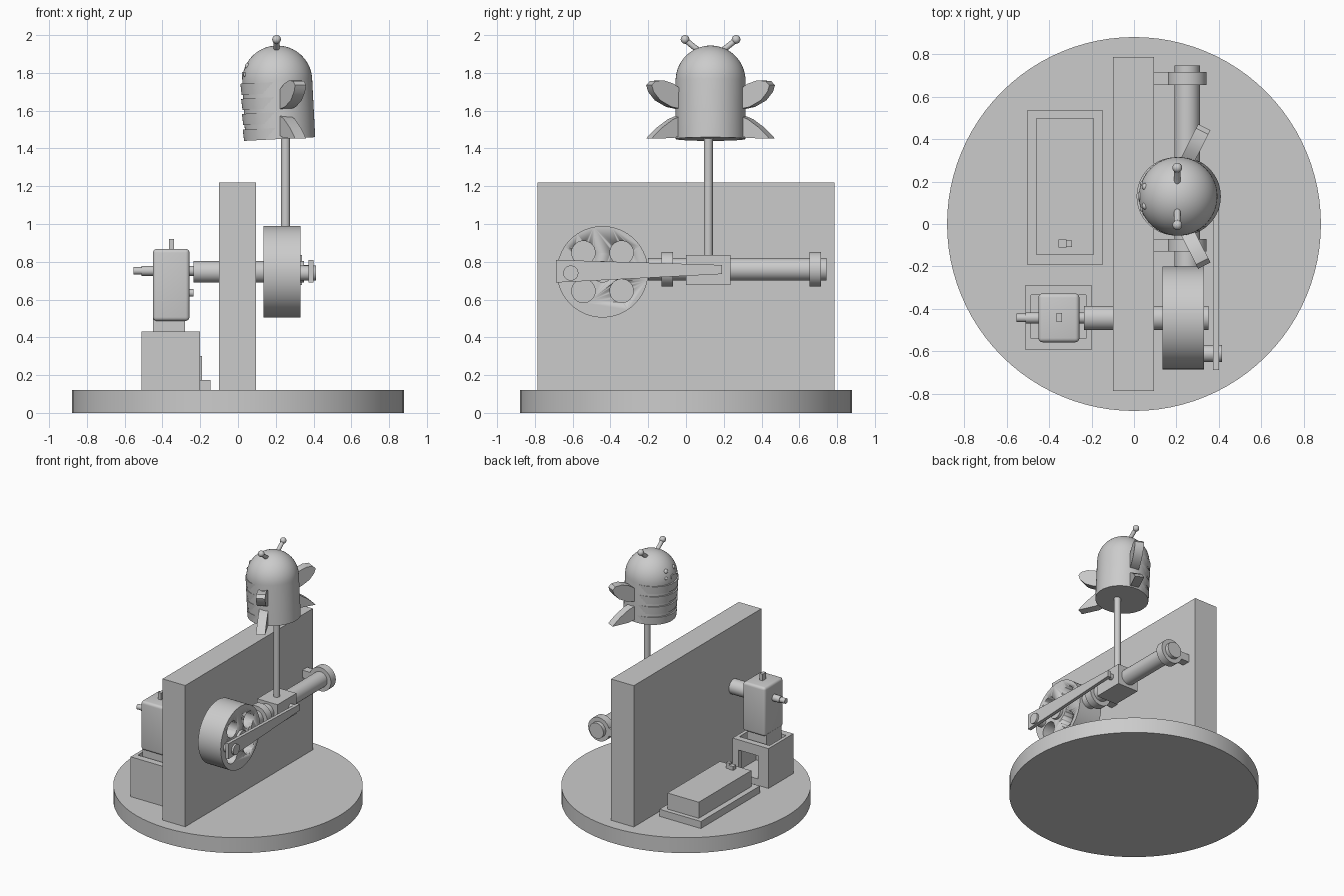
import bpy, bmesh, math
from mathutils import Matrix, Vector

old = bpy.data.objects.get("Cube")
if old:
    bpy.data.objects.remove(old, do_unlink=True)

grey = bpy.data.materials.new("plain grey")
grey.use_nodes = True
COLOUR = (0.6, 0.6, 0.6, 1)
grey.diffuse_color = COLOUR
grey.node_tree.nodes["Principled BSDF"].inputs["Base Color"].default_value = COLOUR


def finish(name, bm, smooth=True):
    bmesh.ops.recalc_face_normals(bm, faces=bm.faces)
    mesh = bpy.data.meshes.new(name)
    bm.to_mesh(mesh)
    bm.free()
    mesh.materials.append(grey)
    obj = bpy.data.objects.new(name, mesh)
    bpy.context.collection.objects.link(obj)
    if smooth:
        bpy.ops.object.select_all(action="DESELECT")
        obj.select_set(True)
        bpy.context.view_layer.objects.active = obj
        bpy.ops.object.shade_smooth_by_angle(angle=math.radians(35))
    return obj


def box(name, x, y, z, bevel=0):
    """Box from (low, high) ranges."""
    bm = bmesh.new()
    bmesh.ops.create_cube(bm, size=1)
    for v in bm.verts:
        v.co = [(r[0] + r[1]) / 2 + c * (r[1] - r[0]) for r, c in zip((x, y, z), v.co)]
    if bevel:
        bmesh.ops.bevel(bm, geom=bm.edges[:], offset=bevel, segments=4,
                        profile=0.5, affect="EDGES")
    return finish(name, bm, bevel > 0)


def rod(name, start, end, r, r2=None, sides=48):
    """Cylinder or cone between two points."""
    a, b = Vector(start), Vector(end)
    turn = (b - a).to_track_quat("Z", "Y").to_matrix().to_4x4()
    bm = bmesh.new()
    bmesh.ops.create_cone(bm, cap_ends=True, segments=sides, radius1=r,
                          radius2=r if r2 is None else r2, depth=(b - a).length,
                          matrix=Matrix.Translation((a + b) / 2) @ turn)
    return finish(name, bm)


def ball(name, centre, r):
    bm = bmesh.new()
    bmesh.ops.create_uvsphere(bm, u_segments=24, v_segments=16, radius=r,
                              matrix=Matrix.Translation(centre))
    return finish(name, bm)


def plate(name, outline, thickness, matrix):
    """Outline in local xz, thick along local y."""
    bm = bmesh.new()
    face = bm.faces.new([bm.verts.new((x, -thickness / 2, z)) for x, z in outline])
    side = bmesh.ops.extrude_face_region(bm, geom=[face])["geom"]
    bmesh.ops.translate(bm, vec=(0, thickness, 0),
                        verts=[g for g in side if isinstance(g, bmesh.types.BMVert)])
    bmesh.ops.transform(bm, matrix=matrix, verts=bm.verts)
    return finish(name, bm)


def lathe(name, profile, matrix, sides=64):
    bm = bmesh.new()
    verts = [bm.verts.new((r, 0, z)) for r, z in profile]
    edges = [bm.edges.new(p) for p in zip(verts, verts[1:])]
    bmesh.ops.spin(bm, geom=verts + edges, cent=(0, 0, 0), axis=(0, 0, 1),
                   angle=math.tau, steps=sides)
    bmesh.ops.remove_doubles(bm, verts=bm.verts, dist=0.0005)
    bmesh.ops.transform(bm, matrix=matrix, verts=bm.verts)
    return finish(name, bm)


def cut(target, cutter):
    mod = target.modifiers.new("cut", "BOOLEAN")
    mod.operation, mod.solver, mod.object = "DIFFERENCE", "EXACT", cutter
    bpy.ops.object.select_all(action="DESELECT")
    target.select_set(True)
    bpy.context.view_layer.objects.active = target
    bpy.ops.object.modifier_apply(modifier=mod.name)
    bpy.data.objects.remove(cutter, do_unlink=True)


# Stand
rod("base", (0, 0, 0), (0, 0, 0.12), 0.88, sides=96)
box("wall", (-0.1, 0.095), (-0.785, 0.785), (0.12, 1.22))

# Flywheel with four round holes, on its shaft
WY, WZ = -0.442, 0.747
wheel = rod("flywheel", (0.135, WY, WZ), (0.33, WY, WZ), 0.242, sides=64)
for i in range(4):
    a = math.radians(45 + 90 * i)
    y, z = WY + 0.143 * math.cos(a), WZ + 0.143 * math.sin(a)
    cut(wheel, rod("hole_cutter", (0.1, y, z), (0.4, y, z), 0.062))
rod("wheel_shaft", (-0.235, WY, WZ), (0.35, WY, WZ), 0.057)

# Connecting rod and its pins
plate("connecting_rod", [(-0.688, 0.69), (-0.688, 0.81), (0.19, 0.783), (0.19, 0.735)],
      0.026, Matrix.Translation((0.386, 0, 0)) @ Matrix.Rotation(math.pi / 2, 4, "Z"))
rod("crank_pin", (0.32, -0.61, 0.74), (0.414, -0.61, 0.74), 0.04)
rod("slider_pin", (0.3, 0.16, 0.76), (0.385, 0.16, 0.76), 0.022)

# Guide tube, clamps and slider
TX, TZ = 0.25, 0.76
rod("guide_tube", (TX, -0.2, TZ), (TX, 0.745, TZ), 0.06)
for name, y in (("front_clamp", -0.13), ("rear_clamp", 0.655)):
    rod(name, (TX, y, TZ), (TX, y + 0.06, TZ), 0.092)
    box(name + "_arm", (0.08, 0.18), (y, y + 0.06), (TZ - 0.03, TZ + 0.03))
box("slider", (0.165, 0.34), (0, 0.235), (0.677, 0.836))
rod("post", (0.252, 0.118, 0.8), (0.252, 0.118, 1.5), 0.024)

# Furnace with an open top and a doorway in the back
furnace = box("furnace", (-0.51, -0.2), (-0.593, -0.287), (0.12, 0.43))
cut(furnace, box("pit_cutter", (-0.485, -0.226), (-0.54, -0.335), (0.17, 0.6)))
cut(furnace, box("door_cutter", (-0.42, -0.25), (-0.4, -0.2), (0.17, 0.35)))

# Engine block and fittings
box("engine_block", (-0.45, -0.257), (-0.557, -0.327), (0.487, 0.868), 0.02)
box("engine_neck", (-0.45, -0.28), (-0.53, -0.35), (0.36, 0.5))
rod("engine_pin", (-0.51, WY, 0.752), (-0.2, WY, 0.752), 0.026)
rod("engine_pin_tip", (-0.553, WY, 0.752), (-0.5, WY, 0.752), 0.02)
rod("side_knob", (-0.27, WY, 0.635), (-0.235, WY, 0.635), 0.02)
box("top_nub", (-0.365, -0.34), (-0.462, -0.42), (0.85, 0.92))

# Fuel tray
box("tray_plate", (-0.503, -0.146), (-0.19, 0.535), (0.12, 0.175))
box("tray_body", (-0.46, -0.19), (-0.146, 0.5), (0.17, 0.3))
box("tray_knob", (-0.355, -0.318), (-0.11, -0.073), (0.295, 0.33))
box("tray_knob_tip", (-0.32, -0.292), (-0.108, -0.078), (0.295, 0.345))

# Bee body: domed cylinder leaning slightly to the face side
BY, R = 0.13, 0.185
lean = Matrix.Translation((0.224, BY, 1.45)) @ Matrix.Rotation(math.radians(-3), 4, "Y")
dome = [(R * math.cos(math.radians(a)), 0.31 + R * math.sin(math.radians(a)))
        for a in range(0, 91, 6)]
lathe("bee_body", [(0, 0), (R, 0)] + dome, lean)

# Bands stand proud on the face side only
for i, z in enumerate((0.0, 0.083, 0.163, 0.243)):
    lathe("bee_band_%d" % (i + 1), [(0, z), (R - 0.005, z), (R - 0.001, z + 0.06), (0, z + 0.06)],
          lean @ Matrix.Translation((-0.012, 0, 0)))

# Face and feelers
for side in (-1, 1):
    ball("eye", (0.055, BY + side * 0.045, 1.835), 0.018)
    ball("cheek", (0.04, BY + side * 0.06, 1.79), 0.012)
    path = [(0.05, 1.91), (0.085, 1.935), (0.11, 1.955), (0.135, 1.977)]
    for p, q in zip(path, path[1:]):
        rod("feeler", (0.204, BY + side * p[0], p[1]), (0.204, BY + side * q[0], q[1]), 0.015, sides=16)
        ball("feeler_joint", (0.204, BY + side * q[0], q[1]), 0.015)
    ball("feeler_tip", (0.204, BY + side * 0.135, 1.977), 0.023)
rod("mouth", (0.05, BY, 1.785), (0.022, BY, 1.785), 0.02)

# Wings: thick petals swept back on both sides
UPPER = [(0.1, 1.64), (0.16, 1.7), (0.22, 1.743), (0.27, 1.76), (0.315, 1.757), (0.335, 1.735),
         (0.325, 1.7), (0.29, 1.655), (0.23, 1.62), (0.16, 1.605), (0.1, 1.605)]
LOWER = [(0.1, 1.585), (0.16, 1.58), (0.22, 1.555), (0.28, 1.51), (0.32, 1.47),
         (0.335, 1.452), (0.22, 1.455), (0.1, 1.49)]
for side in (-1, 1):
    sweep = math.radians(90 - 27) * side
    place = Matrix.Translation((0.165, BY, 0)) @ Matrix.Rotation(sweep, 4, "Z")
    for name, shape in (("upper_wing", UPPER), ("lower_wing", LOWER)):
        plate(name, [(u / math.cos(math.radians(27)) - 0.01, z) for u, z in shape], 0.065, place)
